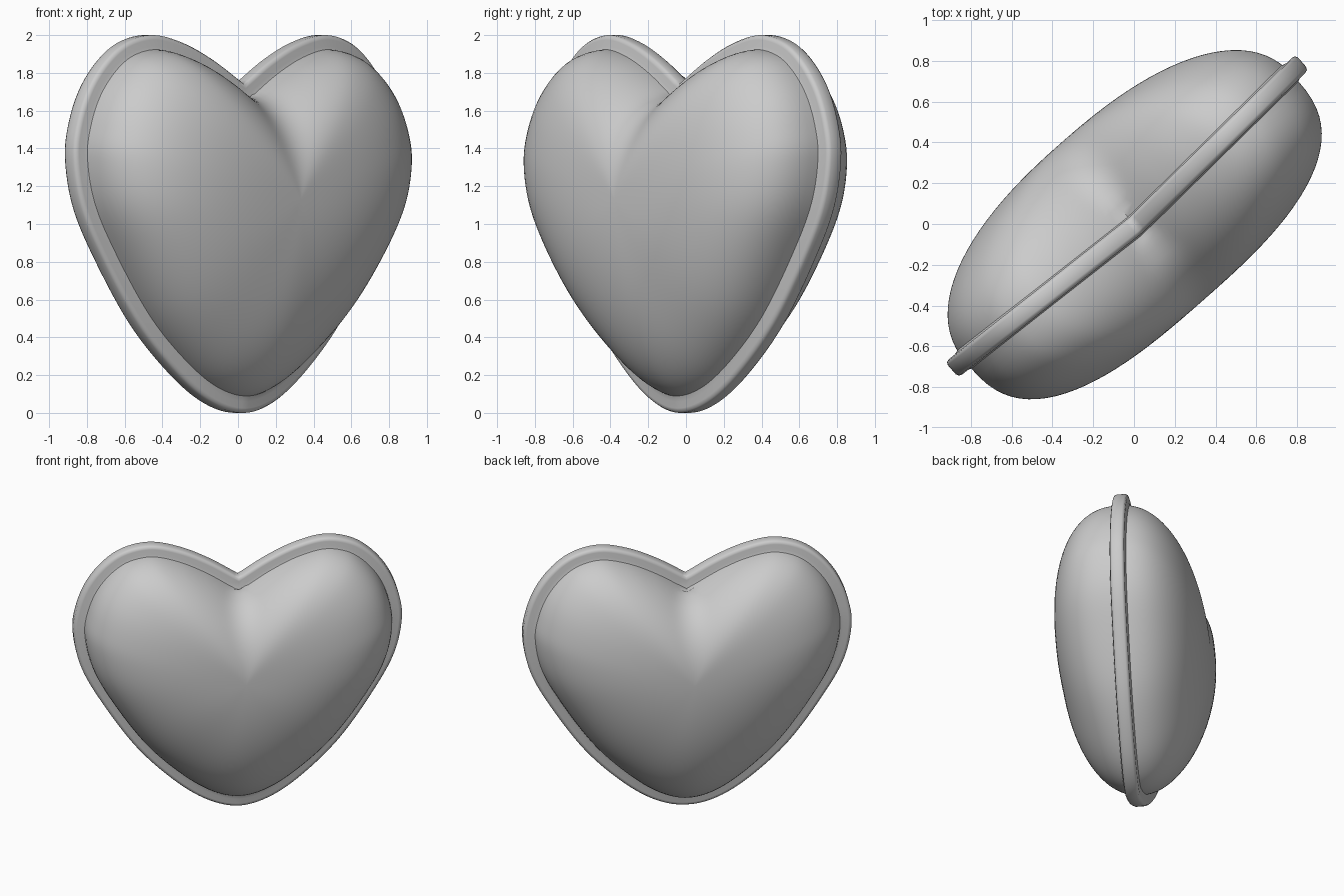
import bpy, bmesh, math
from mathutils import Vector, Matrix

if "Cube" in bpy.data.objects:
    bpy.data.objects.remove(bpy.data.objects["Cube"])

ANGLE = math.radians(41.3)
TURN = Matrix.Rotation(ANGLE, 4, 'Z')
STEPS = 8

# Right half of the heart outline, from the top notch round to the bottom tip
HALF = [(0, 1.745), (0.2, 1.867), (0.4, 1.957), (0.6, 2.0), (0.78, 1.965),
        (0.92, 1.873), (1.04, 1.725), (1.115, 1.545), (1.142, 1.35),
        (1.09, 1.09), (0.95, 0.82), (0.71, 0.47),
        (0.45, 0.21), (0.22, 0.055), (0, 0)]


def spline(points):
    """Smooth curve through the half outline."""
    pts = [Vector(p) for p in points]
    ext = [2 * pts[0] - pts[1]] + pts + [Vector((-pts[-2].x, pts[-2].y))]
    out = []
    for i in range(1, len(ext) - 2):
        a, b, c, d = ext[i - 1:i + 3]
        for k in range(STEPS):
            t = k / STEPS
            out.append(0.5 * (2 * b + (c - a) * t + (2 * a - 5 * b + 4 * c - d) * t ** 2
                              + (3 * b - a - 3 * c + d) * t ** 3))
    return out + [pts[-1]]


def heart(inset):
    """Closed heart loop, moved inwards by the inset."""
    c = spline(HALF)
    half = []
    for i, p in enumerate(c):
        if i == 0:
            q = Vector((0, p.y - inset * 1.15))
        elif i == len(c) - 1:
            q = Vector((0, p.y + inset))
        else:
            tan = (c[i + 1] - c[i - 1]).normalized()
            q = p + Vector((tan.y, -tan.x)) * inset
            q.x = max(q.x, 0.001)
        half.append(q)
    return half + [Vector((-p.x, p.y)) for p in half[-2:0:-1]]


def soften(pts, times):
    """Average neighbouring points to round off the notch."""
    n = len(pts)
    for _ in range(times):
        pts = [(pts[i - 1] + 2 * pts[i] + pts[(i + 1) % n]) / 4 for i in range(n)]
    return pts


def finish(name, bm, angle):
    bmesh.ops.recalc_face_normals(bm, faces=bm.faces)
    bm.transform(TURN)
    mesh = bpy.data.meshes.new(name)
    bm.to_mesh(mesh)
    bm.free()
    obj = bpy.data.objects.new(name, mesh)
    bpy.context.collection.objects.link(obj)
    bpy.context.view_layer.objects.active = obj
    obj.select_set(True)
    bpy.ops.object.shade_smooth_by_angle(angle=math.radians(angle))
    obj.select_set(False)


def bridge(bm, a, b):
    n = len(a)
    for i in range(n):
        j = (i + 1) % n
        bm.faces.new((a[i], a[j], b[j], b[i]))


# Puffed body: heart loops shrinking towards the middle of each face,
# fuller towards the sides than towards top and bottom
bm = bmesh.new()
loop = heart(0.075)
centre = Vector((0, 1.13))
DEPTH, SHIFT, RINGS = 0.52, 0.015, 24
rows = []
for r in range(1, 2 * RINGS):
    t = math.sin(math.pi * r / (2 * RINGS))
    side, extra = (-1, 0.8) if r < RINGS else (1, 0.4)
    pts = soften([(q - centre) * t for q in loop], int(60 * (1 - t)))
    row = []
    for p in pts:
        power = 2 + extra * p.x ** 2 / p.length_squared
        y = side * DEPTH * max(0, 1 - t ** power) ** (1 / power)
        row.append(bm.verts.new((p.x, y + SHIFT, p.y + centre.y)))
    rows.append(row)
for a, b in zip(rows, rows[1:]):
    bridge(bm, a, b)
for row, y in ((rows[0], -DEPTH), (rows[-1], DEPTH)):
    tip = bm.verts.new((0, y + SHIFT, centre.y))
    for i in range(len(row)):
        bm.faces.new((row[i], row[(i + 1) % len(row)], tip))
finish("puffed_heart_body", bm, 50)

# Rim round the body, soft-edged, both halves leaning slightly backwards
bm = bmesh.new()
front = [(0.16, -0.085), (0.09, -0.06), (0.06, -0.05), (0.025, -0.05),
         (0.008, -0.045), (0, -0.03)]
profile = front + [(i, -y) for i, y in reversed(front)]
rows = [[bm.verts.new((p.x, y - 0.01 + 0.055 * abs(p.x), p.y)) for p in heart(inset)]
        for inset, y in profile]
for i in range(len(rows)):
    bridge(bm, rows[i], rows[(i + 1) % len(rows)])
finish("heart_rim", bm, 60)
